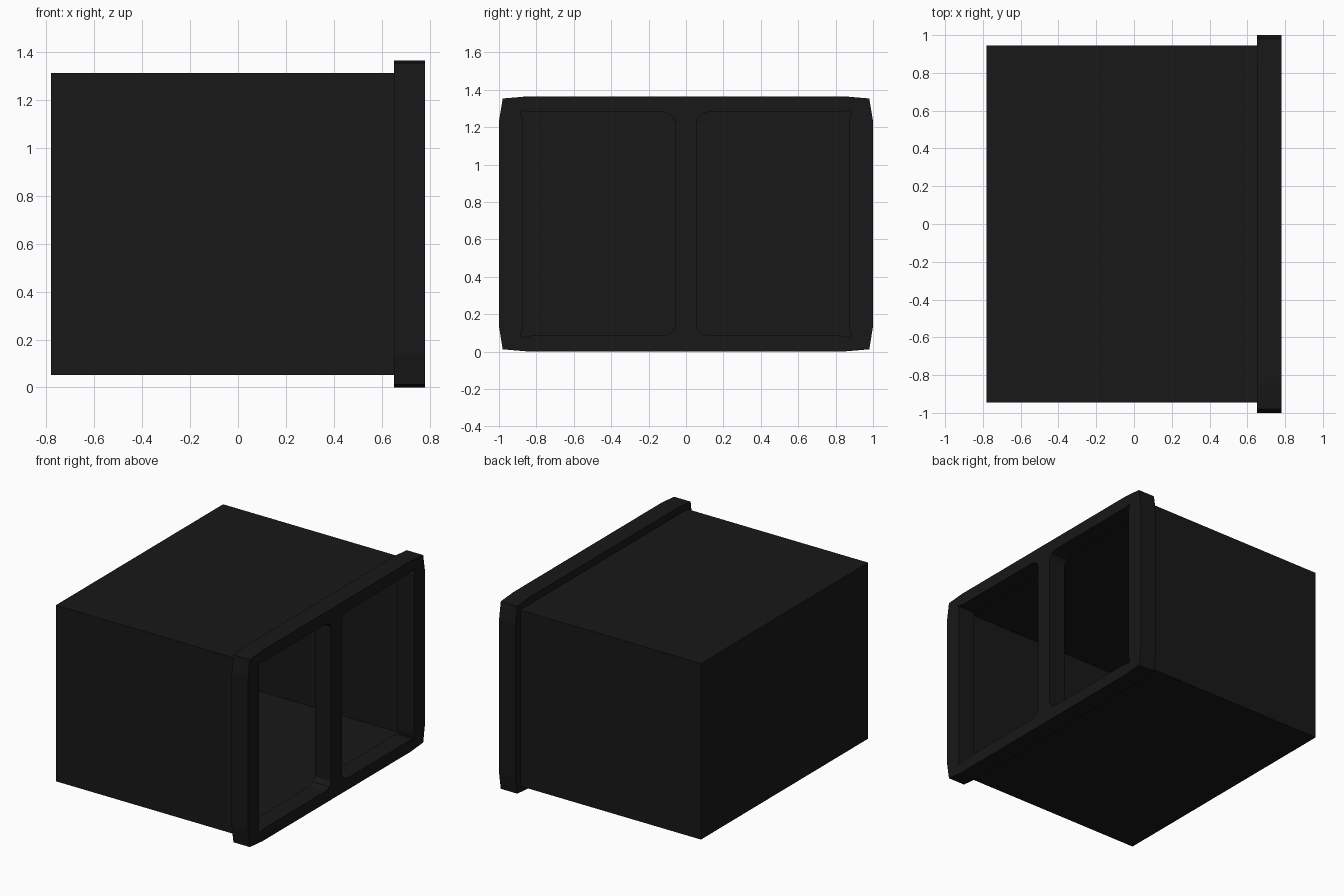
import bpy, bmesh
from mathutils import Vector

if "Cube" in bpy.data.objects:
    bpy.data.objects.remove(bpy.data.objects["Cube"])

MID_Z = 0.6825

black = bpy.data.materials.new("black_plastic")
black.diffuse_color = (0.009, 0.009, 0.009, 1)
black.use_nodes = True
black.node_tree.nodes["Principled BSDF"].inputs["Base Color"].default_value = black.diffuse_color


def add_object(name, bm):
    bmesh.ops.recalc_face_normals(bm, faces=bm.faces)
    mesh = bpy.data.meshes.new(name)
    bm.to_mesh(mesh)
    bm.free()
    mesh.materials.append(black)
    obj = bpy.data.objects.new(name, mesh)
    bpy.context.collection.objects.link(obj)
    return obj


def mirror_z(points):
    """Close a top half profile with its reflection about the middle height."""
    return points + [(y, 2 * MID_Z - z) for y, z in reversed(points)]


def add_loop(bm, points, x):
    verts = [bm.verts.new((x, y, z)) for y, z in points]
    return [bm.edges.new((a, b)) for a, b in zip(verts, verts[1:] + verts[:1])]


# Housing: thin box, open towards the front frame
bm = bmesh.new()
bmesh.ops.create_cube(bm, size=1)
for v in bm.verts:
    v.co = Vector((v.co.x * 1.43 - 0.065, v.co.y * 1.89, v.co.z * 1.26 + MID_Z))
bm.normal_update()
bmesh.ops.delete(bm, geom=[f for f in bm.faces if f.normal.x > 0.9], context='FACES_ONLY')
add_object("housing", bm)

# Front frame: bevelled outline with two mirrored window openings
corner = [(0.84, 1.365), (0.98, 1.353), (1.0, 1.23)]
outline = mirror_z([(-y, z) for y, z in reversed(corner)] + corner)
window = mirror_z([(0.06, 1.235), (0.08, 1.265), (0.12, 1.28),
                   (0.83, 1.28), (0.885, 1.29), (0.875, 1.25)])

bm = bmesh.new()
edges = add_loop(bm, outline, 0.65)
edges += add_loop(bm, window, 0.65)
edges += add_loop(bm, [(-y, z) for y, z in window], 0.65)
bmesh.ops.triangle_fill(bm, edges=edges, use_beauty=True, use_dissolve=False)
back = bm.faces[:]
front = bmesh.ops.extrude_face_region(bm, geom=back, use_keep_orig=True)
bmesh.ops.translate(bm, vec=(0.13, 0, 0),
                    verts=[g for g in front["geom"] if isinstance(g, bmesh.types.BMVert)])
add_object("front_frame", bm)
